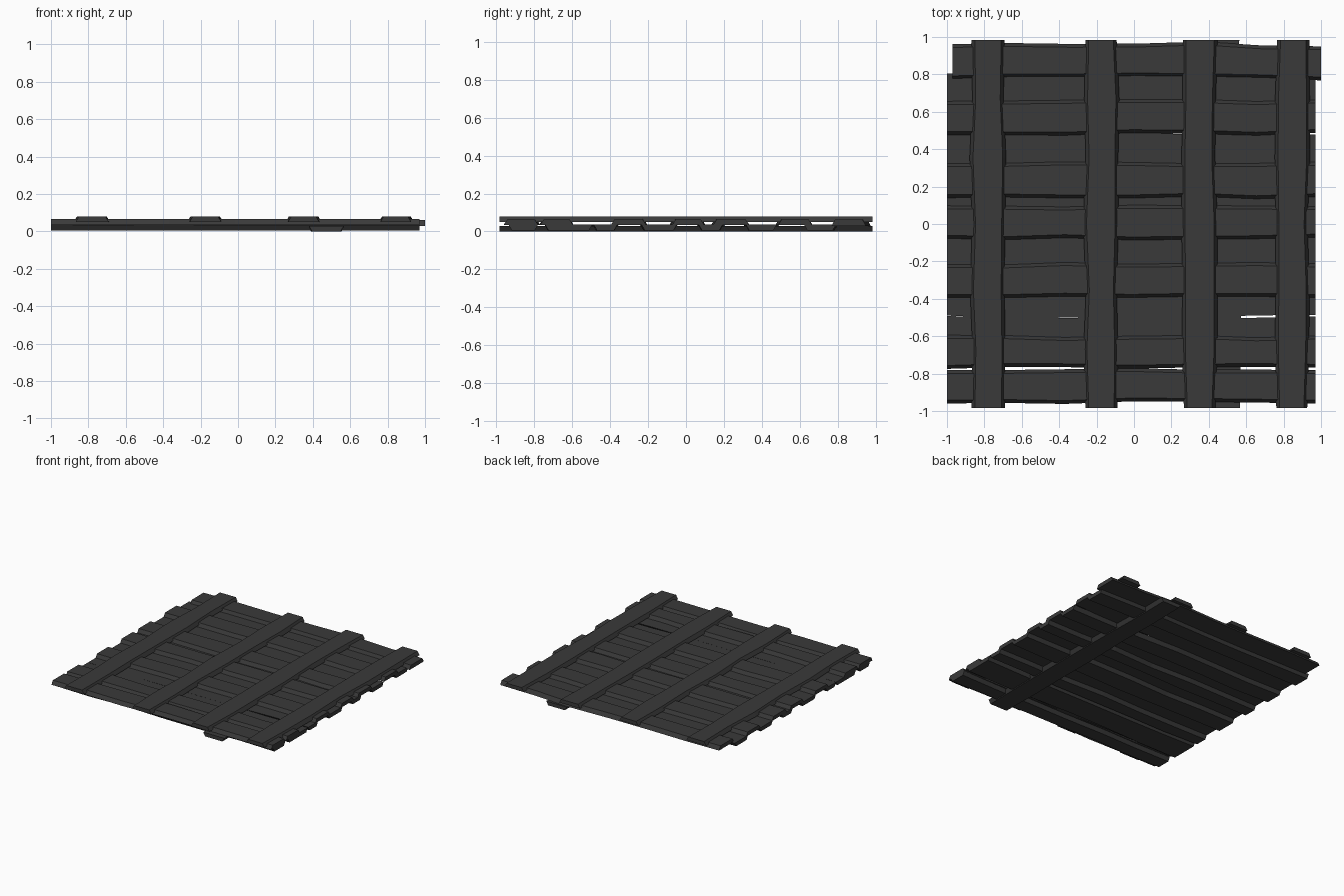
import bpy, bmesh, math, random

if "Cube" in bpy.data.objects:
    bpy.data.objects.remove(bpy.data.objects["Cube"])

random.seed(4)
mat = bpy.data.materials.new("dark_timber")
mat.diffuse_color = (0.042, 0.042, 0.042, 1)
mat.use_nodes = True
mat.node_tree.nodes["Principled BSDF"].inputs["Base Color"].default_value = mat.diffuse_color


def plank(name, axis, start, end, low, high, z0, z1, bevel=0.018, wobble=0.008,
          bow=0.0, flip=False):
    """Hand-cut board: a tapered section swept through a few uneven stations."""
    bm = bmesh.new()
    stations = [0, 0.16, 0.32, 0.5, 0.68, 0.84, 1]
    rings = []
    for t in stations:
        along = start + (end - start) * t
        lift = bow * math.sin(math.pi * t)
        a = low + random.uniform(-wobble, wobble) + lift
        b = high + random.uniform(-wobble, wobble) + lift
        wide, narrow = (z1, z0) if flip else (z0, z1)
        section = [(a, wide), (b, wide), (b - bevel, narrow), (a + bevel, narrow)]
        rings.append([bm.verts.new((along, c, z) if axis == 'x' else (c, along, z))
                      for c, z in section])
    for r, s in zip(rings, rings[1:]):
        for i in range(4):
            j = (i + 1) % 4
            bm.faces.new((r[i], r[j], s[j], s[i]))
    bm.faces.new(rings[0][::-1])
    bm.faces.new(rings[-1])
    bmesh.ops.recalc_face_normals(bm, faces=bm.faces)
    mesh = bpy.data.meshes.new(name)
    bm.to_mesh(mesh)
    bm.free()
    mesh.materials.append(mat)
    obj = bpy.data.objects.new(name, mesh)
    bpy.context.collection.objects.link(obj)


# Upper layer of cross boards
upper = [(-0.955, -0.775), (-0.77, -0.60), (-0.395, -0.21), (-0.08, 0.10),
         (0.14, 0.33), (0.48, 0.66)]
for i, (a, b) in enumerate(upper):
    plank(f"upper_board_{i}", 'x', -1.0, 0.97, a, b, 0.035, 0.065)
plank("back_board", 'x', -0.97, 1.0, 0.775, 0.955, 0.03, 0.062, bow=0.015)

# Lower layer of cross boards, filling the gaps between the upper ones
lower = [(-0.93, -0.78), (-0.74, -0.50), (-0.495, -0.36), (-0.24, -0.05),
         (0.06, 0.20), (0.31, 0.485), (0.63, 0.80)]
for i, (a, b) in enumerate(lower):
    plank(f"lower_board_{i}", 'x', -1.0, 0.97, a, b, 0.006, 0.037, flip=True)

# Four battens on top and one underneath
for i, (a, b) in enumerate([(-0.87, -0.69), (-0.265, -0.085),
                            (0.26, 0.44), (0.757, 0.935)]):
    plank(f"top_batten_{i}", 'y', -0.985, 0.985, a, b, 0.05, 0.08, wobble=0.009)
plank("bottom_batten", 'y', -0.985, 0.985, 0.375, 0.565, 0.0, 0.03, flip=True)
